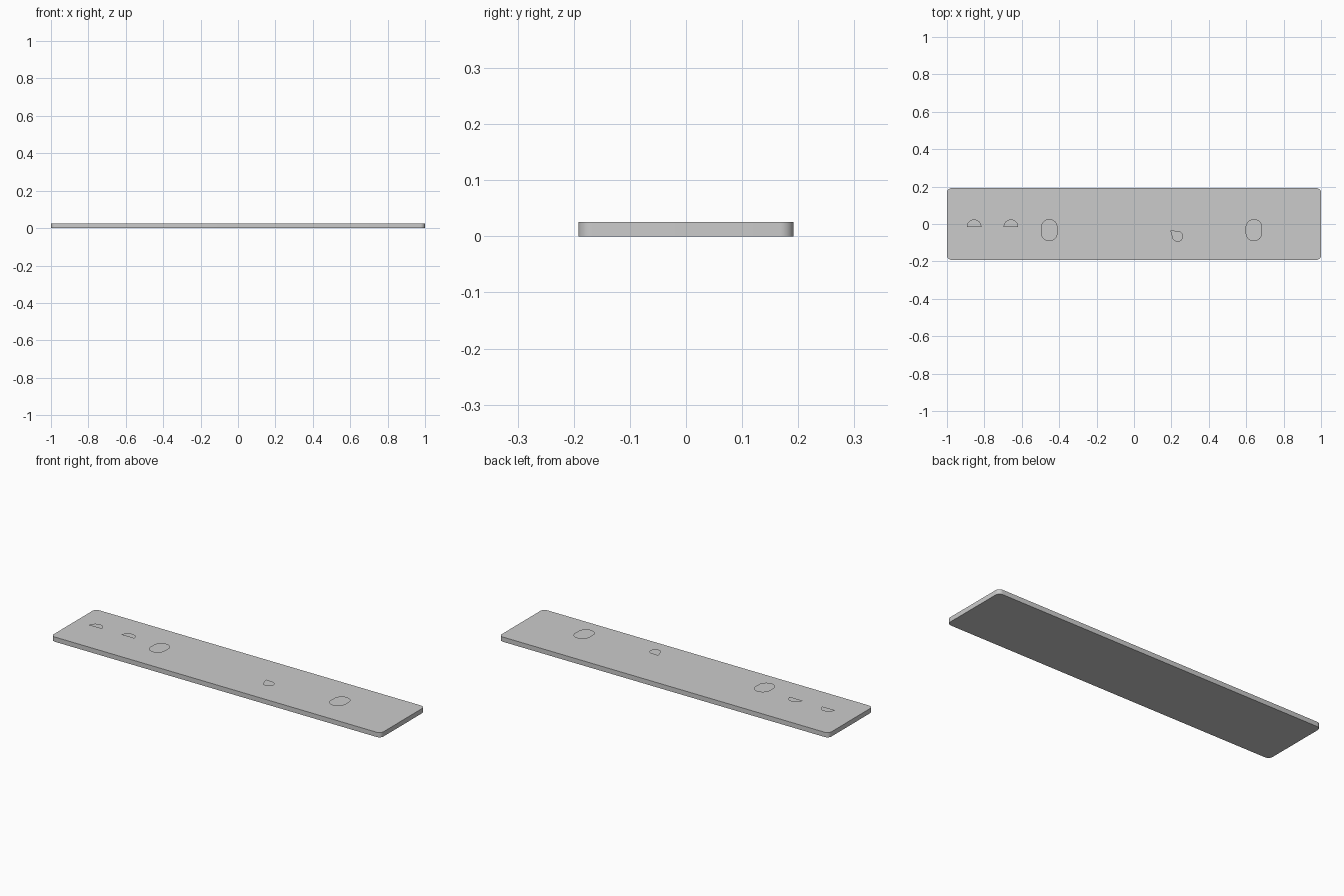
import bpy
import bmesh
from math import radians, cos, sin

default = bpy.data.objects.get("Cube")
if default:
    bpy.data.objects.remove(default, do_unlink=True)

PLATE_TOP = 0.026
BUMP_HEIGHT = 0.0195
TAPER = 0.006

grey = bpy.data.materials.new("light_grey")
grey.use_nodes = True
colour = (0.6, 0.6, 0.6, 1)
grey.diffuse_color = colour
grey.node_tree.nodes["Principled BSDF"].inputs["Base Color"].default_value = colour


def arc(cx, cy, r, start, end, steps):
    """Points along a circular arc, angles in degrees."""
    angles = [radians(start + (end - start) * i / steps) for i in range(steps + 1)]
    return [(cx + r * cos(a), cy + r * sin(a)) for a in angles]


def solid(name, outline, x, y, z, height, taper=0):
    """Raise an outline into a closed solid whose top is inset by the taper."""
    bm = bmesh.new()
    base = [bm.verts.new((px, py, 0)) for px, py in outline]
    top = bm.faces.new(base)
    bm.normal_update()
    if taper:
        bmesh.ops.inset_region(bm, faces=[top], thickness=taper, use_even_offset=True)
        top_verts = list(top.verts)
    else:
        raised = bmesh.ops.extrude_face_region(bm, geom=[top])["geom"]
        top_verts = [g for g in raised if isinstance(g, bmesh.types.BMVert)]
    bmesh.ops.translate(bm, verts=top_verts, vec=(0, 0, height))
    if not any(all(v in base for v in f.verts) for f in bm.faces):
        bm.faces.new(base[::-1])
    bmesh.ops.recalc_face_normals(bm, faces=bm.faces[:])
    mesh = bpy.data.meshes.new(name)
    bm.to_mesh(mesh)
    bm.free()
    mesh.materials.append(grey)
    obj = bpy.data.objects.new(name, mesh)
    obj.location = (x, y, z)
    bpy.context.collection.objects.link(obj)
    bpy.ops.object.select_all(action="DESELECT")
    obj.select_set(True)
    bpy.context.view_layer.objects.active = obj
    bpy.ops.object.shade_smooth_by_angle(angle=radians(30))
    return obj


# Base plate with rounded corners
half_x, half_y, corner = 1.0, 0.192, 0.025
plate = []
for i, (sx, sy) in enumerate([(1, 1), (-1, 1), (-1, -1), (1, -1)]):
    plate += arc(sx * (half_x - corner), sy * (half_y - corner), corner,
                 90 * i, 90 * i + 90, 8)
solid("base_plate", plate, 0, 0, 0, PLATE_TOP)

# Half-round bumps
half_round = arc(0, 0, 0.039, 0, 180, 24)
for name, x in [("outer_half_round", -0.855), ("inner_half_round", -0.658)]:
    solid(name, half_round, x, -0.015, PLATE_TOP, BUMP_HEIGHT, TAPER)

# Oval bumps
oval = arc(0, 0.015, 0.044, 0, 180, 24) + arc(0, -0.015, 0.044, 180, 360, 24)
for name, x in [("right_oval", -0.453), ("left_oval", 0.641)]:
    solid(name, oval, x, -0.033, PLATE_TOP, BUMP_HEIGHT, TAPER)

# Teardrop bump pointing to the back right
drop = [(-0.039, 0.031)] + arc(0, 0, 0.029, 197, 446, 28)
solid("teardrop", drop, 0.233, -0.066, PLATE_TOP, BUMP_HEIGHT, TAPER)
